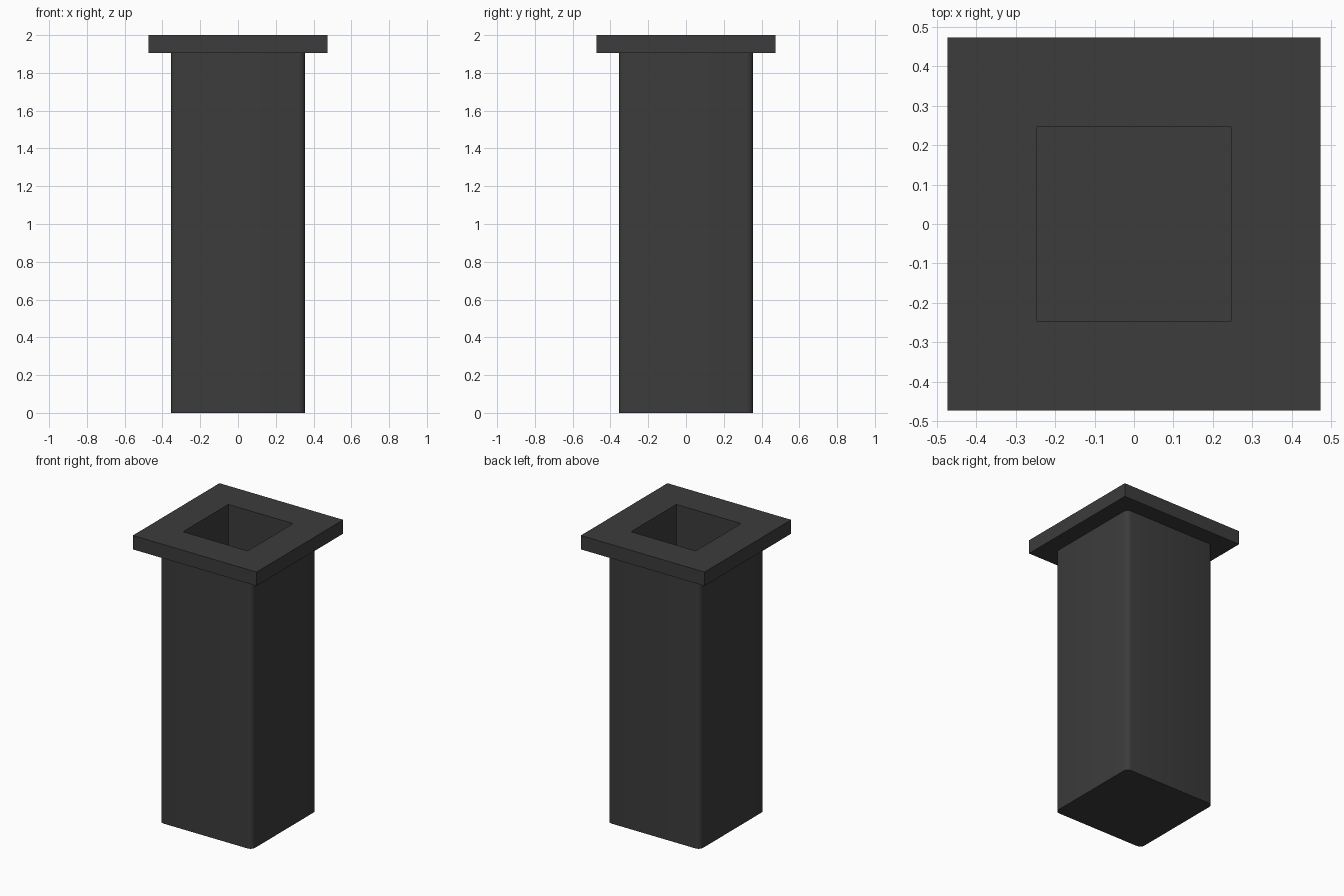
import bpy, bmesh

cube = bpy.data.objects.get("Cube")
if cube:
    bpy.data.objects.remove(cube, do_unlink=True)

# Dimensions
PLATE_HALF, BODY_HALF, HOLE_HALF = 0.474, 0.356, 0.248
TOP, PLATE_BOTTOM, FLOOR = 2.0, 1.904, 0.1

# Single dark grey material
grey = bpy.data.materials.new("dark grey")
grey.use_nodes = True
color = (0.045, 0.045, 0.045, 1)
grey.diffuse_color = color
bsdf = grey.node_tree.nodes["Principled BSDF"]
bsdf.inputs["Base Color"].default_value = color
bsdf.inputs["Roughness"].default_value = 0.7


def square_prism(name, half, z0, z1, radius=0, segments=1):
    """Upright square prism with optionally rounded vertical edges."""
    bm = bmesh.new()
    bmesh.ops.create_cube(bm, size=1)
    for v in bm.verts:
        v.co.x *= 2 * half
        v.co.y *= 2 * half
        v.co.z = z1 if v.co.z > 0 else z0
    if radius:
        upright = [e for e in bm.edges
                   if abs(e.verts[0].co.z - e.verts[1].co.z) > 0.01]
        bmesh.ops.bevel(bm, geom=upright, offset=radius, segments=segments,
                        profile=0.5, affect='EDGES')
    mesh = bpy.data.meshes.new(name)
    bm.to_mesh(mesh)
    bm.free()
    mesh.materials.append(grey)
    obj = bpy.data.objects.new(name, mesh)
    bpy.context.collection.objects.link(obj)
    return obj


# Square tube with a closed bottom, and the flange on top
body = square_prism("tube_body", BODY_HALF, 0, PLATE_BOTTOM, 0.035, 4)
flange = square_prism("top_flange", PLATE_HALF, PLATE_BOTTOM, TOP)

# Socket cut through the flange and down into the tube
cutter = square_prism("socket_cutter", HOLE_HALF, FLOOR, TOP + 0.1, 0.004, 2)
cutter.hide_render = True
cutter.hide_viewport = True
cutter.display_type = 'WIRE'

for obj in (body, flange):
    cut = obj.modifiers.new("socket", 'BOOLEAN')
    cut.operation = 'DIFFERENCE'
    cut.solver = 'EXACT'
    cut.object = cutter

# Smooth the rounded corners, keep the other edges sharp
bpy.ops.object.select_all(action='DESELECT')
body.select_set(True)
bpy.context.view_layer.objects.active = body
bpy.ops.object.shade_smooth_by_angle(angle=0.7)
